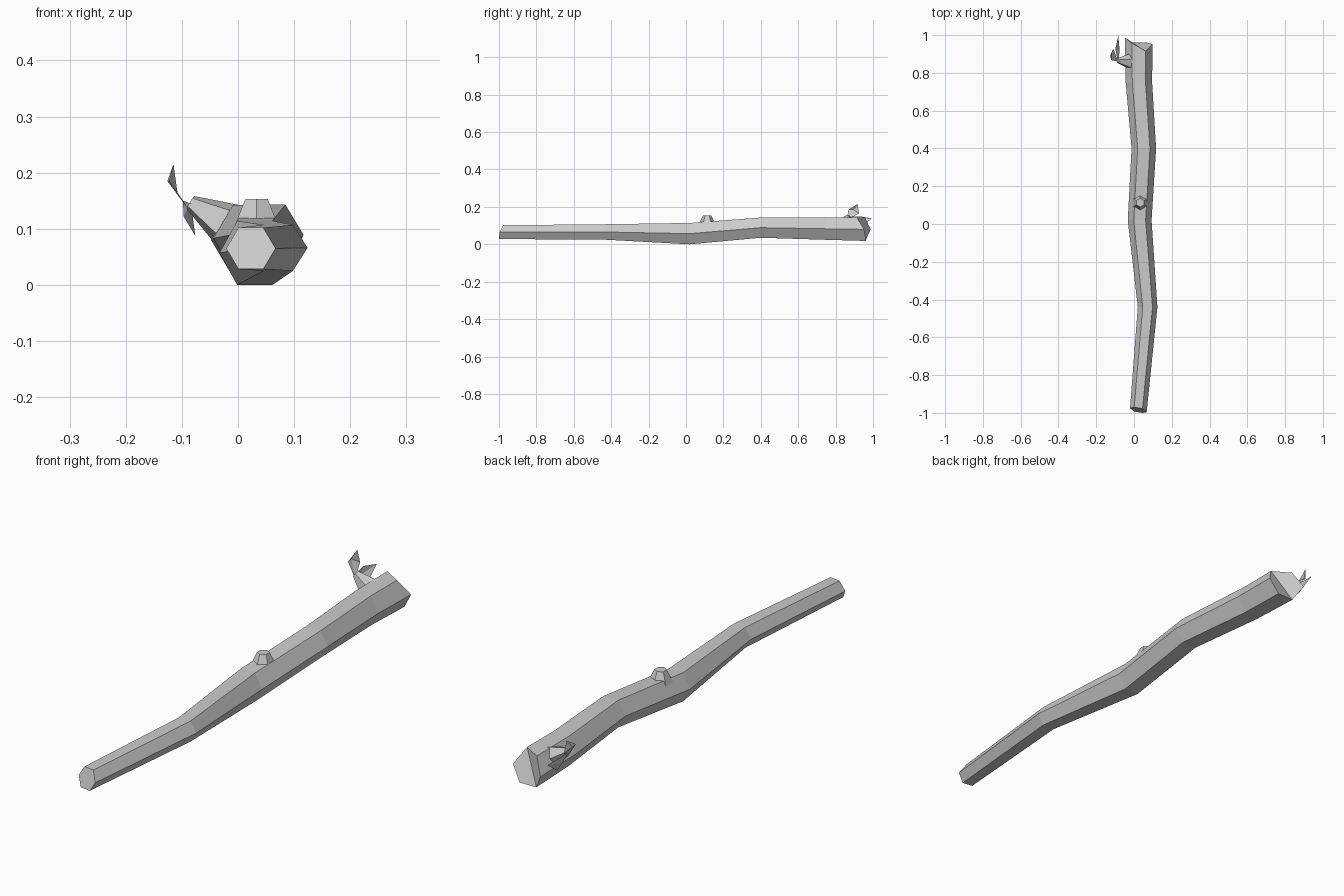
import bpy, bmesh, math
from mathutils import Vector

if "Cube" in bpy.data.objects:
    bpy.data.objects.remove(bpy.data.objects["Cube"])


def make_object(name, verts, faces):
    mesh = bpy.data.meshes.new(name)
    mesh.from_pydata([tuple(v) for v in verts], [], faces)
    bm = bmesh.new()
    bm.from_mesh(mesh)
    bmesh.ops.recalc_face_normals(bm, faces=bm.faces)
    bm.to_mesh(mesh)
    bm.free()
    obj = bpy.data.objects.new(name, mesh)
    bpy.context.collection.objects.link(obj)
    return obj


def loft(name, rings, caps):
    n = len(rings[0])
    verts = [v for ring in rings for v in ring]
    faces = [(r * n + i, r * n + (i + 1) % n, (r + 1) * n + (i + 1) % n, (r + 1) * n + i)
             for r in range(len(rings) - 1) for i in range(n)]
    return make_object(name, verts, faces + caps)


def cone(name, base, tip, r1, r2, sides, turn=0.0):
    base, tip = Vector(base), Vector(tip)
    axis = (tip - base).normalized()
    u = Vector((0, 1, 0))
    u = (u - axis * u.dot(axis)).normalized()
    w = axis.cross(u)
    rings = []
    for c, r in ((base, r1), (tip, r2)):
        angles = [turn + math.tau * i / sides for i in range(sides)]
        rings.append([c + (u * math.cos(a) + w * math.sin(a)) * r for a in angles])
    return loft(name, rings, [tuple(range(sides)), tuple(range(sides, 2 * sides))])


# Crooked six-sided log: y, centre x, centre z, half width, half height
path = [(-0.985, 0.023, 0.065, 0.044, 0.037), (-0.44, 0.072, 0.066, 0.052, 0.041),
        (0.02, 0.030, 0.057, 0.063, 0.057), (0.40, 0.052, 0.089, 0.065, 0.054),
        (0.75, 0.026, 0.083, 0.070, 0.059), (0.96, 0.025, 0.080, 0.073, 0.062)]
# Slanted front end and broken back end, offsets in y around the ring from +x
front_cut = [-0.012, 0.008, 0.015, 0.010, -0.008, -0.015]
back_cut = [-0.008, -0.045, -0.002, 0.027, 0.0, 0.002]
rings = []
for k, (y, cx, cz, hw, hh) in enumerate(path):
    cut = front_cut if k == 0 else back_cut if k == len(path) - 1 else [0] * 6
    rings.append([(cx + hw * math.cos(i * math.pi / 3), y + cut[i],
                   cz + hh * math.sin(i * math.pi / 3) / math.sin(math.pi / 3)) for i in range(6)])
loft("log", rings, [tuple(range(6)), (30, 31, 34, 35), (31, 32, 33, 34)])

# Cut knot on top and side twig
cone("knot", (0.033, 0.113, 0.105), (0.033, 0.113, 0.153), 0.045, 0.023, 6)
cone("twig", (-0.015, 0.86, 0.105), (-0.085, 0.865, 0.147), 0.045, 0.014, 5)


# Folded leaf: base, tip, two widest edge points and midrib
def leaf(name, base, edge_a, tip, edge_b, rib):
    base, a, tip, b = map(Vector, (base, edge_a, tip, edge_b))
    base_a, base_b = base.lerp(a, 0.4), base.lerp(b, 0.4)
    verts = [base, base_a, a, tip, b, base_b, Vector(rib)]
    make_object(name, verts, [(0, 1, 2, 6), (6, 2, 3), (6, 3, 4), (0, 6, 4, 5)])


leaf("upper_leaf", (-0.085, 0.86, 0.13), (-0.122, 0.868, 0.185), (-0.115, 0.917, 0.215),
     (-0.108, 0.925, 0.165), (-0.126, 0.895, 0.185))
leaf("lower_leaf", (-0.084, 0.85, 0.145), (-0.098, 0.93, 0.15), (-0.083, 0.995, 0.138),
     (-0.076, 0.92, 0.087), (-0.097, 0.92, 0.122))
